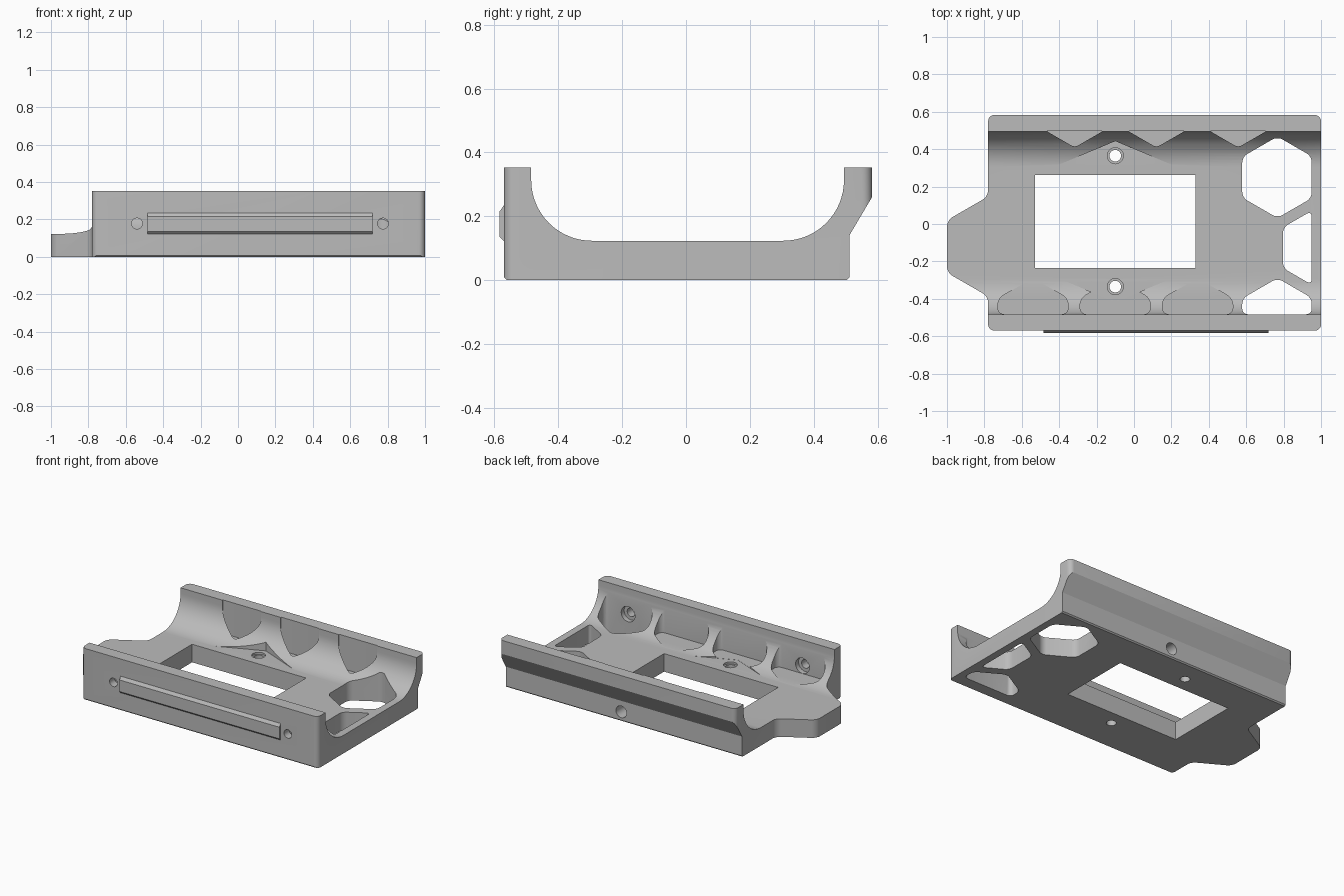
import bpy, bmesh, math
from mathutils import Matrix, Vector

if "Cube" in bpy.data.objects:
    bpy.data.objects.remove(bpy.data.objects["Cube"], do_unlink=True)

grey = bpy.data.materials.new("plain_grey")
grey.use_nodes = True
grey.diffuse_color = (0.5, 0.5, 0.5, 1)
grey.node_tree.nodes["Principled BSDF"].inputs["Base Color"].default_value = (0.5, 0.5, 0.5, 1)


def finish(name, bm):
    bmesh.ops.recalc_face_normals(bm, faces=bm.faces[:])
    mesh = bpy.data.meshes.new(name)
    bm.to_mesh(mesh)
    bm.free()
    mesh.materials.append(grey)
    obj = bpy.data.objects.new(name, mesh)
    bpy.context.collection.objects.link(obj)
    return obj


def prism(name, pts, low, high, along="z", rounding=0, clips=()):
    """Extrude an outline along z (points are x, y) or x (points are y, z)."""
    place = (lambda a, b: (a, b, low)) if along == "z" else (lambda a, b: (low, a, b))
    bm = bmesh.new()
    bm.faces.new([bm.verts.new(place(*p)) for p in pts])
    for point, normal in clips:
        bmesh.ops.bisect_plane(bm, geom=bm.verts[:] + bm.edges[:] + bm.faces[:],
                               plane_co=point, plane_no=normal, clear_outer=True)
    if rounding:
        bmesh.ops.bevel(bm, geom=bm.verts[:], offset=rounding, segments=5,
                        profile=0.5, affect='VERTICES')
    out = bmesh.ops.extrude_face_region(bm, geom=bm.faces[:])
    shift = Vector((0, 0, high - low) if along == "z" else (high - low, 0, 0))
    bmesh.ops.translate(bm, vec=shift, verts=[v for v in out["geom"] if isinstance(v, bmesh.types.BMVert)])
    return finish(name, bm)


def rod(name, centre, r1, r2, length, along="z"):
    bm = bmesh.new()
    turn = Matrix.Rotation(math.pi / 2, 4, 'X') if along == "y" else Matrix()
    bmesh.ops.create_cone(bm, cap_ends=True, segments=32, radius1=r1, radius2=r2,
                          depth=length, matrix=Matrix.Translation(centre) @ turn)
    return finish(name, bm)


def combine(target, other, operation='DIFFERENCE'):
    other.hide_render = True
    mod = target.modifiers.new("shape", 'BOOLEAN')
    mod.object, mod.operation, mod.solver = other, operation, 'EXACT'
    bpy.ops.object.select_all(action='DESELECT')
    bpy.context.view_layer.objects.active = target
    target.select_set(True)
    bpy.ops.object.modifier_apply(modifier=mod.name)
    bpy.data.objects.remove(other, do_unlink=True)


def hexagon(x, y, r=0.2175):
    return [(x + r * math.sin(i * math.pi / 3), y + r * math.cos(i * math.pi / 3)) for i in range(6)]


# Cradle cross-section: flat floor, round flanks, flared back wall
FLOOR, R = 0.123, 0.19


def flank(y, start, end):
    steps = [math.radians(start + (end - start) * i / 16) for i in range(17)]
    return [(y + R * math.cos(a), FLOOR + R + R * math.sin(a)) for a in steps]


section = [(-0.562, 0), (0.504, 0), (0.512, 0.008), (0.512, 0.14), (0.583, 0.26), (0.583, 0.352), (0.495, 0.352)]
section += flank(0.305, 0, -90) + flank(-0.295, -90, -180)
section += [(-0.485, 0.352), (-0.57, 0.352), (-0.57, 0.008)]
cradle = prism("cradle", section, -1.1, 1.1, along="x")

# Plan outline with the end tab
plan = [(-0.78, -0.57), (1, -0.57), (1, 0.583), (-0.78, 0.583),
        (-0.78, 0.147), (-1, 0.02), (-1, -0.26), (-0.78, -0.387)]
combine(cradle, prism("plan_cutter", plan, -0.2, 0.6, rounding=0.033), 'INTERSECT')

# Rectangular window
window = [(-0.53, -0.235), (0.33, -0.235), (0.33, 0.262), (-0.53, 0.262)]
combine(cradle, prism("window_cutter", window, -0.1, 0.5))

# Flat seat around the two floor screws
seat = [(-0.1, 0.443), (0.93, 0.013), (-0.1, -0.417), (-1.13, 0.013)]
combine(cradle, prism("seat_cutter", seat, FLOOR + 0.0005, 0.5))

# Honeycomb openings through the floor
front_clip = ((0, -0.483, 0), (0, -1, 0))
side_clip = ((0.95, 0, 0), (1, 0, 0))
for x, y in ((0.767, 0.25), (0.985, -0.127), (0.767, -0.507)):
    combine(cradle, prism("opening_cutter", hexagon(x, y), -0.1, 0.6, rounding=0.03,
                          clips=(front_clip, side_clip)))

# Honeycomb pockets in the front and back flanks
back_clip = ((0, 0.5, 0), (0, 1, 0))
for i in range(3):
    combine(cradle, prism("front_pocket_cutter", hexagon(0.34 - 0.44 * i, -0.507), FLOOR + 0.0015, 0.6,
                          rounding=0.035, clips=(front_clip,)))
    combine(cradle, prism("back_pocket_cutter", hexagon(0.557 - 0.437 * i, 0.627), FLOOR + 0.0015, 0.6,
                          rounding=0.02, clips=(back_clip,)))

# Floor screw holes with countersinks
for y in (0.365, -0.335):
    combine(cradle, rod("screw_cutter", (-0.1, y, 0.1), 0.031, 0.031, 0.4))
    combine(cradle, rod("sink_cutter", (-0.1, y, 0.26), 0.043, 0.043, 0.3))

# Front wall screw holes, counterbored on the inside
for x in (-0.54, 0.775):
    combine(cradle, rod("wall_screw_cutter", (x, -0.53, 0.178), 0.029, 0.029, 0.2, "y"))
    combine(cradle, rod("bore_cutter", (x, -0.48, 0.178), 0.052, 0.052, 0.07, "y"))

# Blind hole in the back
combine(cradle, rod("back_hole_cutter", (0.13, 0.48, 0.065), 0.04, 0.04, 0.16, "y"))

# Chamfered rail on the front face
rail_section = [(-0.56, 0.235), (-0.57, 0.235), (-0.584, 0.215), (-0.584, 0.136), (-0.57, 0.122), (-0.56, 0.122)]
rail = prism("front_rail", rail_section, -0.485, 0.72, along="x")

for obj in (cradle, rail):
    bpy.ops.object.select_all(action='DESELECT')
    bpy.context.view_layer.objects.active = obj
    obj.select_set(True)
    bpy.ops.object.shade_smooth_by_angle(angle=math.radians(30))
